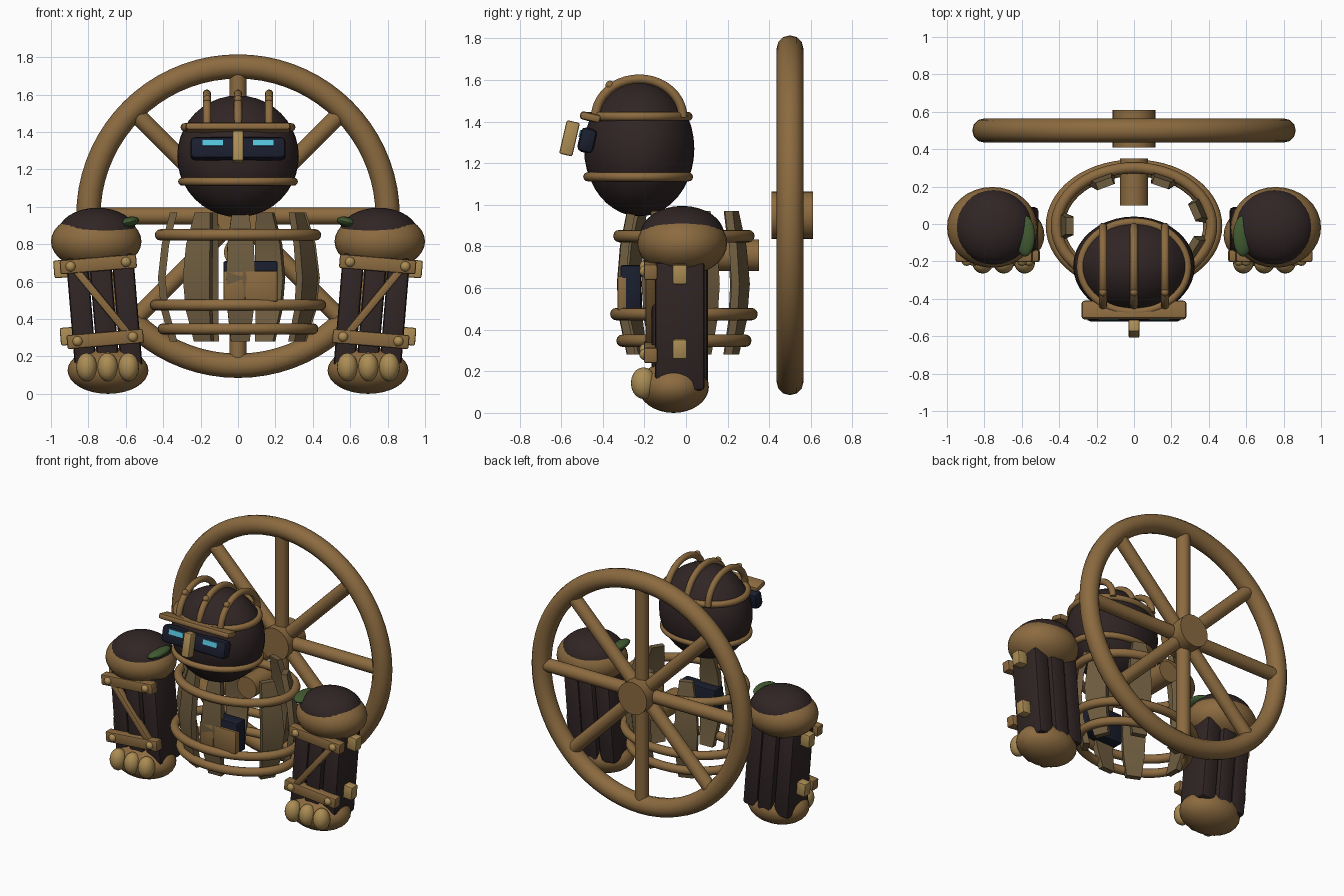
import bpy, bmesh, math
from mathutils import Vector, Matrix, Euler

if "Cube" in bpy.data.objects:
    bpy.data.objects.remove(bpy.data.objects["Cube"])


def material(name, r, g, b):
    lin = [((c / 255 + 0.055) / 1.055) ** 2.4 for c in (r, g, b)]
    m = bpy.data.materials.new(name)
    m.diffuse_color = (*lin, 1)
    m.use_nodes = True
    m.node_tree.nodes["Principled BSDF"].inputs["Base Color"].default_value = m.diffuse_color
    return m


BRASS = material("brass", 140, 107, 64)
PALE = material("pale brass", 172, 141, 84)
DARK = material("dark wood", 49, 37, 37)
NAVY = material("navy", 26, 30, 46)
CYAN = material("cyan glow", 84, 198, 222)
GREEN = material("moss green", 66, 91, 50)
STAVE = material("weathered wood", 111, 93, 64)


def finish(name, me, mat, angle=40):
    ob = bpy.data.objects.new(name, me)
    bpy.context.collection.objects.link(ob)
    me.materials.clear()
    me.materials.append(mat)
    bpy.ops.object.select_all(action='DESELECT')
    ob.select_set(True)
    bpy.context.view_layer.objects.active = ob
    bpy.ops.object.shade_smooth_by_angle(angle=math.radians(angle))
    return ob


def from_bmesh(name, bm, mat):
    me = bpy.data.meshes.new(name)
    bm.to_mesh(me)
    bm.free()
    return finish(name, me, mat)


def box(name, loc, size, mat, rot=(0, 0, 0), bevel=0.01):
    bm = bmesh.new()
    bmesh.ops.create_cube(bm, size=1, matrix=Matrix.Diagonal((*size, 1)))
    if bevel:
        bmesh.ops.bevel(bm, geom=bm.edges[:], offset=bevel, segments=2,
                        profile=0.5, affect='EDGES')
    bm.transform(Matrix.Translation(loc) @ Euler(rot).to_matrix().to_4x4())
    return from_bmesh(name, bm, mat)


def ball(name, loc, radii, mat, rot=(0, 0, 0), seg=32):
    bm = bmesh.new()
    bmesh.ops.create_uvsphere(bm, u_segments=seg, v_segments=seg // 2, radius=1)
    bm.transform(Matrix.LocRotScale(Vector(loc), Euler(rot), Vector(radii)))
    return from_bmesh(name, bm, mat)


def rod(name, a, b, radius, mat, seg=20):
    a, b = Vector(a), Vector(b)
    bm = bmesh.new()
    bmesh.ops.create_cone(bm, cap_ends=True, segments=seg, radius1=radius,
                          radius2=radius, depth=(b - a).length)
    turn = (b - a).to_track_quat('Z', 'Y').to_matrix().to_4x4()
    bm.transform(Matrix.Translation((a + b) / 2) @ turn)
    return from_bmesh(name, bm, mat)


def tube(name, pts, radius, mat, cyclic=False):
    cu = bpy.data.curves.new(name, 'CURVE')
    cu.dimensions = '3D'
    cu.bevel_depth = radius
    cu.bevel_resolution = 4
    cu.use_fill_caps = True
    sp = cu.splines.new('POLY')
    sp.points.add(len(pts) - 1)
    for p, co in zip(sp.points, pts):
        p.co = (*co, 1)
    sp.use_cyclic_u = cyclic
    tmp = bpy.data.objects.new(name, cu)
    me = bpy.data.meshes.new_from_object(tmp)
    bpy.data.objects.remove(tmp)
    return finish(name, me, mat)


def hoop(name, center, rx, ry, radius, mat, n=56):
    x, y, z = center
    pts = [(x + rx * math.cos(t), y + ry * math.sin(t), z)
           for t in (2 * math.pi * i / n for i in range(n))]
    return tube(name, pts, radius, mat, True)


# back wheel: rim, hub, eight spokes
WY, WZ = 0.5, 0.95
rim = [(0.8 * math.cos(t), WY, WZ + 0.8 * math.sin(t))
       for t in (2 * math.pi * i / 72 for i in range(72))]
tube("wheel_rim", rim, 0.065, BRASS, True)
rod("wheel_hub", (0, 0.41, WZ), (0, 0.61, WZ), 0.115, BRASS, 24)
for i in range(8):
    t = i * math.pi / 4
    rod("wheel_spoke", (0, WY, WZ),
        (0.8 * math.cos(t), WY, WZ + 0.8 * math.sin(t)), 0.046, BRASS)

# head with bands and crest arches
HY, HZ = -0.225, 1.27
ball("head", (0, HY, HZ), (0.325, 0.265, 0.325), DARK, seg=40)
hoop("head_band_upper", (0, HY - 0.005, 1.425), 0.285, 0.24, 0.022, BRASS)
hoop("head_band_lower", (0, HY - 0.005, 1.135), 0.298, 0.242, 0.022, BRASS)
for x in (-0.166, 0, 0.166):
    arch = [(x, HY - 0.21 * math.cos(t), 1.42 + 0.185 * math.sin(t))
            for t in (math.pi * i / 20 for i in range(21))]
    tube("crest_arch", arch, 0.022, BRASS)
    ball("crest_stud", (x, -0.365, 1.575), (0.022, 0.022, 0.022), BRASS, seg=16)

# face: brow, visor, glowing lenses, nose guard
TILT = (math.radians(-13), 0, 0)
box("brow", (0, -0.46, 1.422), (0.56, 0.1, 0.04), BRASS, TILT, 0.015)
box("visor", (0, -0.475, 1.31), (0.51, 0.08, 0.12), NAVY, TILT, 0.025)
for s in (-1, 1):
    box("lens", (s * 0.135, -0.509, 1.343), (0.112, 0.008, 0.034), CYAN, TILT, 0)
box("nose_guard", (0, -0.56, 1.32), (0.06, 0.065, 0.165), PALE, TILT, 0.01)

# torso cage hoops
for z, rx, ry in ((0.85, 0.415, 0.31), (0.475, 0.442, 0.325), (0.347, 0.4, 0.295)):
    hoop("cage_hoop", (0, -0.01, z), rx, ry, 0.03, BRASS)

# bowed staves of the cage
PROFILE = ((0.28, 0.86, 0.05), (0.45, 0.98, 0.07), (0.62, 1.02, 0.078),
           (0.8, 0.97, 0.07), (0.97, 0.86, 0.045))
for deg in (180, 238, 272, 335, 18, 65, 117):
    a = math.radians(deg)
    c = Vector((0.4 * math.cos(a), 0.295 * math.sin(a), 0))
    out = Vector((math.cos(a) / 0.4, math.sin(a) / 0.295, 0)).normalized()
    side = Vector((-out.y, out.x, 0))
    bm = bmesh.new()
    rows = []
    for z, k, w in PROFILE:
        mid = c * k + Vector((0, -0.01, z))
        rows.append([bm.verts.new(mid + side * u * w + out * v * 0.02)
                     for u, v in ((-1, -1), (1, -1), (1, 1), (-1, 1))])
    for lo, hi in zip(rows, rows[1:]):
        for i in range(4):
            j = (i + 1) % 4
            bm.faces.new((lo[i], lo[j], hi[j], hi[i]))
    bm.faces.new(rows[0][::-1])
    bm.faces.new(rows[-1])
    bmesh.ops.recalc_face_normals(bm, faces=bm.faces[:])
    from_bmesh("cage_stave", bm, STAVE)

# chest box and axle socket
box("chest_backing", (0.067, -0.265, 0.6), (0.29, 0.1, 0.22), NAVY)
box("chest_plate_left", (-0.022, -0.305, 0.575), (0.112, 0.05, 0.165), BRASS)
box("chest_plate_right", (0.125, -0.305, 0.575), (0.175, 0.05, 0.165), BRASS)
rod("axle_socket", (0, 0.1, 0.757), (0, 0.35, 0.757), 0.076, BRASS)

# arms, mirrored
for s in (-1, 1):
    lean = (0, s * 0.083, 0)
    ball("shoulder", (s * 0.758, -0.018, 0.815), (0.242, 0.216, 0.155), BRASS)
    ball("shoulder_cap", (s * 0.752, -0.018, 0.855), (0.213, 0.202, 0.14), DARK)
    ball("moss_patch", (s * 0.582, -0.065, 0.918), (0.054, 0.11, 0.028), GREEN,
         (0, s * 0.25, 0), 20)
    for k in (-1, 0, 1):
        box("forearm_plank", (s * 0.715 + k * 0.122, -0.03, 0.43 - s * k * 0.01),
            (0.116, 0.27 if k == 0 else 0.24, 0.62), DARK, lean, 0.02)
    # hand and knuckles
    ball("hand", (s * 0.695, -0.06, 0.125), (0.216, 0.17, 0.125), BRASS)
    for k in (-1, 0, 1):
        ball("knuckle", (s * 0.697 + k * 0.112, -0.205, 0.143),
             (0.056, 0.06, 0.076), PALE, seg=20)
    # straps with studs, outer pegs, diagonal brace
    for x, z, w, px in ((0.747, 0.693, 0.41, 0.945), (0.71, 0.293, 0.41, 0.91)):
        box("strap", (s * x, -0.17, z), (w, 0.065, 0.075), BRASS, lean)
        for k in (-1, 1):
            ball("strap_stud", (s * x + k * 0.148, -0.2, z - s * k * 0.012),
                 (0.027, 0.024, 0.027), PALE, seg=16)
        box("strap_peg", (s * px, -0.03, z - 0.025 + 0.04 * (z < 0.5)),
            (0.08, 0.07, 0.095), PALE, lean)
    dx, dz = s * 0.28, 0.34
    box("diagonal_brace", (s * 0.73, -0.17, 0.495),
        (0.042, 0.05, math.hypot(dx, dz)), BRASS, (0, math.atan2(dx, dz), 0))
